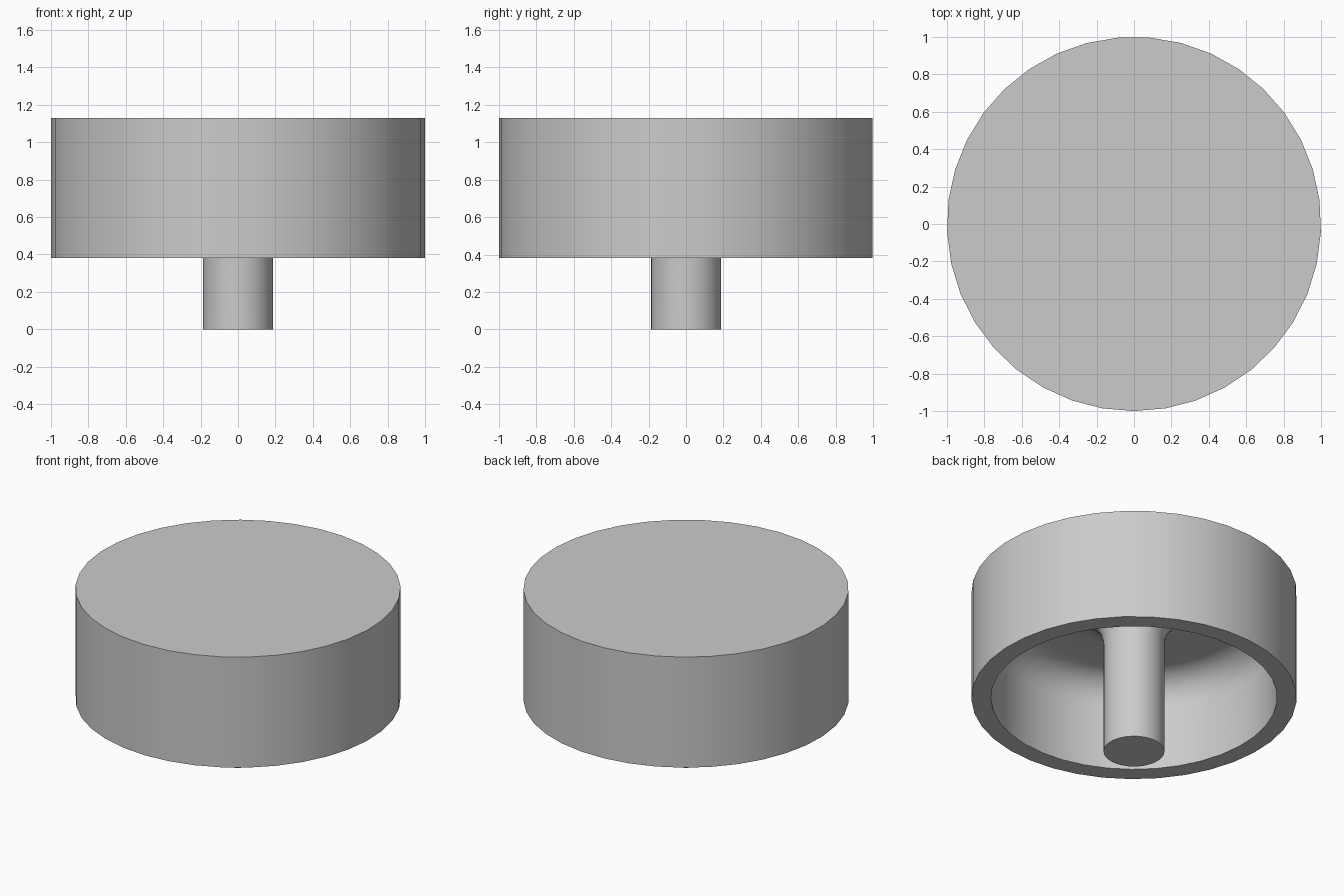
import bpy
import bmesh
import math

SIDES = 37
TOP, RIM, CEILING = 1.13, 0.38, 1.0
OUTER, INNER, STEM = 1.0, 0.88, 0.187

old = bpy.data.objects.get("Cube")
if old:
    bpy.data.objects.remove(old, do_unlink=True)

grey = bpy.data.materials.new("plain grey")
grey.use_nodes = True
colour = (0.6, 0.6, 0.6, 1)
grey.diffuse_color = colour
grey.node_tree.nodes["Principled BSDF"].inputs["Base Color"].default_value = colour


def fillet(cx, cz, radius, start, end, steps=8):
    """Arc of profile points, angles in degrees."""
    angles = [math.radians(start + (end - start) * i / steps) for i in range(steps + 1)]
    return [(cx + radius * math.cos(a), cz + radius * math.sin(a)) for a in angles]


def lathe(name, profile):
    """Revolve a closed half profile (radius, height) about the z axis."""
    bm = bmesh.new()
    rings = []
    for r, z in profile:
        if r == 0:
            rings.append([bm.verts.new((0, 0, z))] * SIDES)
            continue
        turn = [2 * math.pi * i / SIDES - math.pi / 2 for i in range(SIDES)]
        rings.append([bm.verts.new((r * math.cos(a), r * math.sin(a), z)) for a in turn])
    for low, high in zip(rings, rings[1:]):
        for i in range(SIDES):
            j = (i + 1) % SIDES
            bm.faces.new(dict.fromkeys((low[i], low[j], high[j], high[i])))
    bmesh.ops.recalc_face_normals(bm, faces=bm.faces)
    mesh = bpy.data.meshes.new(name)
    bm.to_mesh(mesh)
    bm.free()
    mesh.materials.append(grey)
    obj = bpy.data.objects.new(name, mesh)
    bpy.context.collection.objects.link(obj)
    bpy.ops.object.select_all(action="DESELECT")
    obj.select_set(True)
    bpy.context.view_layer.objects.active = obj
    bpy.ops.object.shade_smooth_by_angle(angle=math.radians(35))
    return obj


# Hollow cap with a central stem, rounded where walls and stem meet the ceiling
wall_round, stem_round = 0.2, 0.25
profile = [(0, TOP), (OUTER, TOP), (OUTER, RIM), (INNER, RIM)]
profile += fillet(INNER - wall_round, CEILING - wall_round, wall_round, 0, 90)
profile += fillet(STEM + stem_round, CEILING - stem_round, stem_round, 90, 180)
profile += [(STEM, 0), (0, 0)]
lathe("cap_with_stem", profile)
